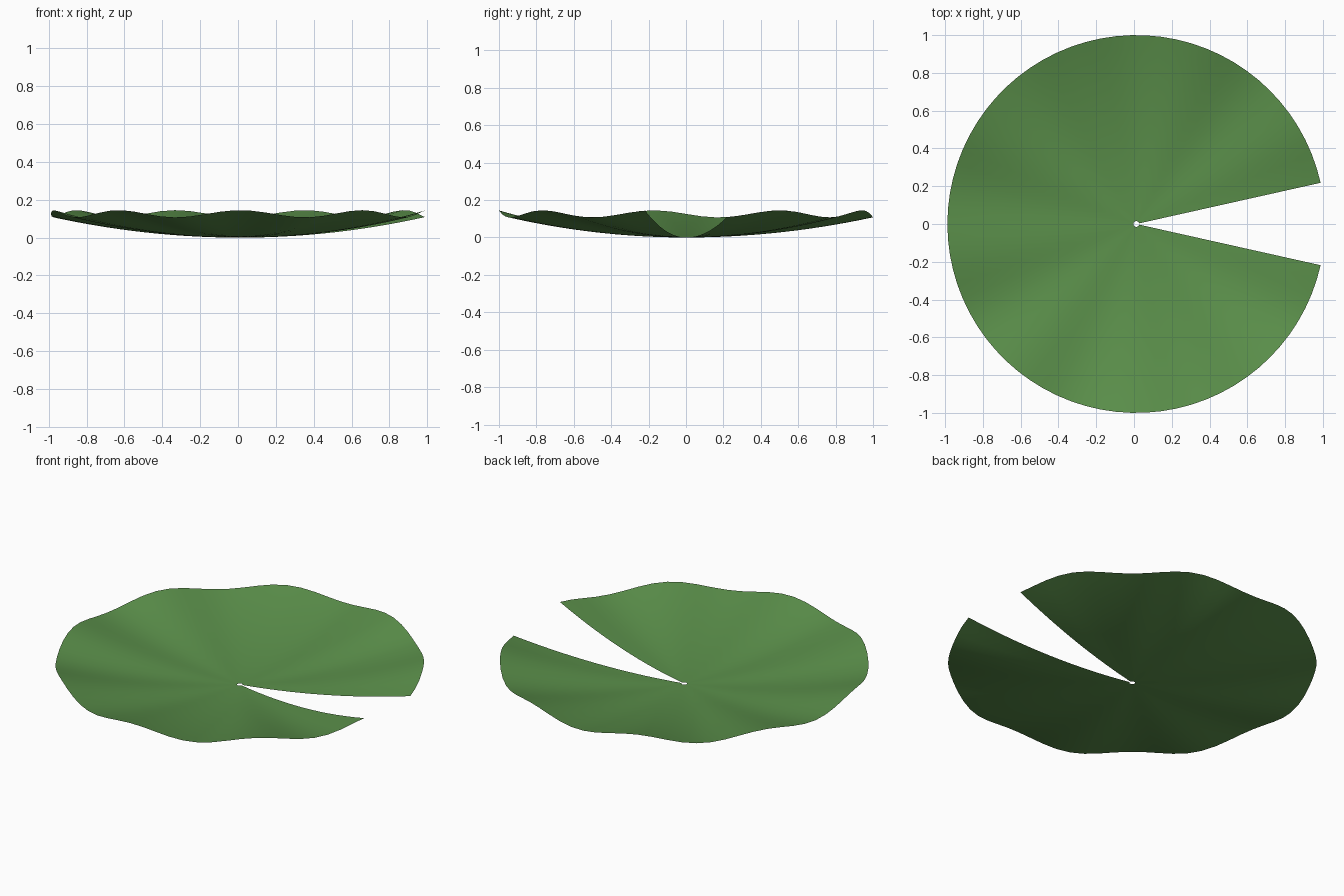
import bpy, bmesh, math

cube = bpy.data.objects.get("Cube")
if cube:
    bpy.data.objects.remove(cube, do_unlink=True)

HALF_NOTCH = 0.22    # half angle of the cut, in radians
SEGMENTS, RINGS = 72, 14
INNER = 0.015        # small hole where the stem would join
SHIFT = (1 - math.cos(HALF_NOTCH)) / 2
WAVES = 9

green = bpy.data.materials.new("leaf green")
green.use_nodes = True
colour = (0.105, 0.28, 0.07, 1)
green.diffuse_color = colour
shader = green.node_tree.nodes["Principled BSDF"]
shader.inputs["Base Color"].default_value = colour
shader.inputs["Roughness"].default_value = 0.7


def leaf_point(r, angle):
    """Shallow bowl whose ripples grow towards the rim."""
    z = r * r * (0.126 - 0.019 * math.sin(WAVES * angle))
    return (r * math.cos(angle) + SHIFT, r * math.sin(angle), z)


# Leaf sheet: a polar grid that leaves the notch open towards +x
bm = bmesh.new()
spokes = []
for s in range(SEGMENTS + 1):
    angle = HALF_NOTCH + (2 * math.pi - 2 * HALF_NOTCH) * s / SEGMENTS
    spokes.append([bm.verts.new(leaf_point(INNER + (1 - INNER) * k / RINGS, angle))
                   for k in range(RINGS + 1)])
for a, b in zip(spokes, spokes[1:]):
    for k in range(RINGS):
        bm.faces.new((a[k], a[k + 1], b[k + 1], b[k])).smooth = True

mesh = bpy.data.meshes.new("lily_pad_leaf")
bm.to_mesh(mesh)
bm.free()
mesh.materials.append(green)
leaf = bpy.data.objects.new("lily_pad_leaf", mesh)
bpy.context.collection.objects.link(leaf)
